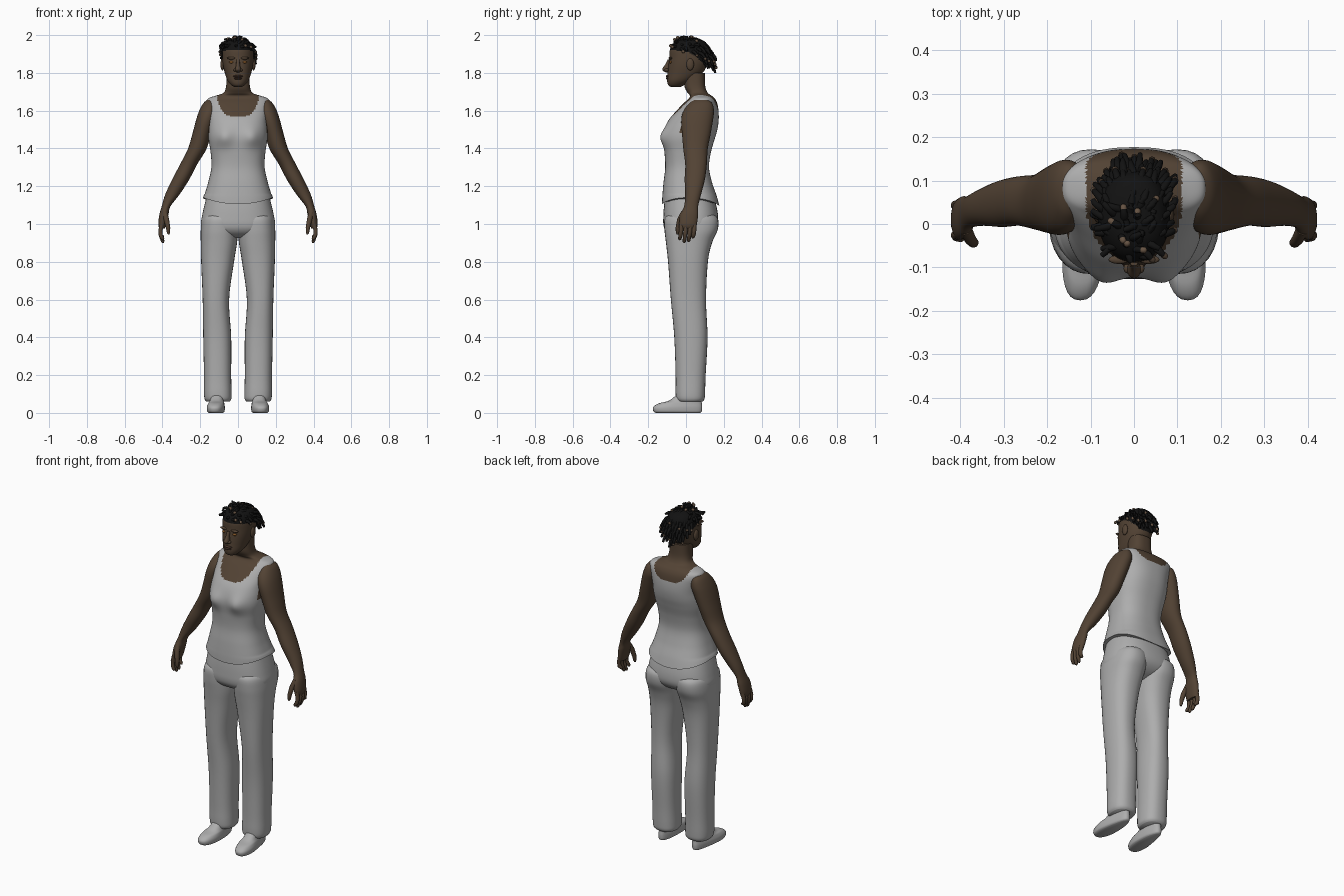
import bpy, bmesh, math, random
from mathutils import Vector

if "Cube" in bpy.data.objects:
    bpy.data.objects.remove(bpy.data.objects["Cube"])

random.seed(4)


def material(name, rgb):
    m = bpy.data.materials.new(name)
    m.diffuse_color = (*rgb, 1)
    m.use_nodes = True
    m.node_tree.nodes["Principled BSDF"].inputs["Base Color"].default_value = m.diffuse_color
    return m


CLOTH = material("grey cloth", (0.42, 0.42, 0.42))
SKIN = material("dark brown skin", (0.085, 0.055, 0.034))
HAIR = material("black hair", (0.006, 0.006, 0.006))
TIP = material("brown hair tips", (0.13, 0.085, 0.055))
EYE = material("amber eyes", (0.22, 0.09, 0.02))
LIP = material("dark lips", (0.06, 0.032, 0.022))


def finish(name, bm, mats, rule=None):
    bmesh.ops.recalc_face_normals(bm, faces=bm.faces)
    if rule:
        for f in bm.faces:
            f.material_index = rule(f.calc_center_median())
    me = bpy.data.meshes.new(name)
    bm.to_mesh(me)
    bm.free()
    for m in mats:
        me.materials.append(m)
    ob = bpy.data.objects.new(name, me)
    bpy.context.collection.objects.link(ob)
    bpy.ops.object.select_all(action='DESELECT')
    ob.select_set(True)
    bpy.context.view_layer.objects.active = ob
    bpy.ops.object.shade_smooth_by_angle(angle=math.radians(55))
    return ob


def spline(rows, per):
    """Smooth (Catmull-Rom) interpolation between rows of numbers."""
    out = []
    for i in range(len(rows) - 1):
        a, b, c, d = (rows[min(max(k, 0), len(rows) - 1)] for k in (i - 1, i, i + 1, i + 2))
        for j in range(per):
            t = j / per
            out.append([0.5 * (2 * q + (r - p) * t + (2 * p - 5 * q + 4 * r - s) * t * t
                               + (3 * q - p - 3 * r + s) * t ** 3)
                        for p, q, r, s in zip(a, b, c, d)])
    return out + [list(rows[-1])]


def skin_rings(bm, rings):
    for a, b in zip(rings, rings[1:]):
        for i in range(len(a)):
            k = (i + 1) % len(a)
            bm.faces.new((a[i], a[k], b[k], b[i]))
    bm.faces.new(rings[0][::-1])
    bm.faces.new(rings[-1])


def loft(name, rows, mats, rule=None, side=1, n=32, per=5, power=2.3, shape=None):
    """Stack of horizontal sections; row = z, centre x, half width, y front, y back."""
    bm = bmesh.new()
    rings = []
    for z, cx, rx, yf, yb in spline(rows, per):
        ring = []
        for i in range(n):
            a = math.tau * i / n
            c, s = math.cos(a), math.sin(a)
            x = cx * side + rx * math.copysign(abs(c) ** (2 / power), c)
            y = (yf + yb) / 2 + (yb - yf) / 2 * math.copysign(abs(s) ** (2 / power), s)
            p = Vector((x, y, z))
            ring.append(bm.verts.new(shape(p) if shape else p))
        rings.append(ring)
    skin_rings(bm, rings)
    return finish(name, bm, mats, rule)


def tube(bm, pts, radii, n=7):
    """Round tube along a few points."""
    rings = []
    for i, p in enumerate(pts):
        t = (pts[min(i + 1, len(pts) - 1)] - pts[max(i - 1, 0)]).normalized()
        u = t.cross(Vector((0.31, 0.9, 0.17))).normalized()
        v = t.cross(u)
        rings.append([bm.verts.new(p + radii[i] * (u * math.cos(math.tau * k / n)
                                                   + v * math.sin(math.tau * k / n)))
                      for k in range(n)])
    skin_rings(bm, rings)


def ellipsoid(name, loc, size, mat):
    bm = bmesh.new()
    bmesh.ops.create_uvsphere(bm, u_segments=16, v_segments=10, radius=1)
    for v in bm.verts:
        v.co = Vector([l + c * s for l, c, s in zip(loc, v.co, size)])
    return finish(name, bm, [mat])


# Tank top, chest and neck in one surface
def bust_and_hem(p):
    if p.y < 0:
        p.y -= 0.022 * math.exp(-((abs(p.x) - 0.075) / 0.045) ** 2 - ((p.z - 1.46) / 0.05) ** 2)
    if p.z < 1.16:
        p.z += (1.16 - p.z) / 0.065 * (0.035 * (p.x / 0.186) ** 2 + (0.01 if p.y < 0 else 0.01 * (1 - p.y / 0.177)))
    return p


def neckline(c):
    low, rise = (1.57, 0.09) if c.y < 0.08 else (1.605, 0.06)
    bare_neck = c.z > 1.69 or (abs(c.x) < 0.11 and c.z > low + rise * (c.x / 0.11) ** 4)
    armhole = abs(c.x) > 0.15 and 1.48 < c.z < 1.64
    return 1 if bare_neck or armhole else 0


loft("tank_top_and_neck", [
    (1.095, 0, .186, -.127, .177), (1.15, 0, .178, -.125, .162), (1.22, 0, .158, -.119, .138),
    (1.30, 0, .141, -.110, .122), (1.38, 0, .145, -.114, .132), (1.45, 0, .156, -.121, .152),
    (1.50, 0, .157, -.114, .166), (1.55, 0, .155, -.092, .173), (1.60, 0, .160, -.050, .172),
    (1.64, 0, .166, -.012, .165), (1.665, 0, .158, .015, .152), (1.680, 0, .115, .020, .135),
    (1.695, 0, .076, .008, .115), (1.73, 0, .063, -.008, .102), (1.80, 0, .060, -.01, .10)],
    [CLOTH, SKIN], neckline, n=96, per=8, power=2.5, shape=bust_and_hem)

# Trousers: seat and two wide legs
loft("trouser_seat", [
    (.925, 0, .06, -.05, .07), (.945, 0, .15, -.09, .12), (.97, 0, .188, -.112, .152),
    (1.00, 0, .197, -.120, .168), (1.04, 0, .191, -.120, .170), (1.09, 0, .180, -.117, .162),
    (1.15, 0, .165, -.11, .145)], [CLOTH], n=48, power=2.5)

for side, word in ((1, "left"), (-1, "right")):
    loft(word + "_trouser_leg", [
        (.06, .106, .062, -.042, .088), (.075, .106, .071, -.052, .098), (.11, .107, .073, -.055, .101),
        (.2, .108, .072, -.055, .104), (.4, .110, .074, -.062, .114), (.6, .117, .070, -.08, .106),
        (.8, .108, .087, -.095, .116), (.9, .101, .096, -.106, .138), (.97, .099, .098, -.114, .168),
        (1.03, .096, .092, -.112, .168), (1.06, .09, .07, -.08, .13)], [CLOTH], side=side, power=2.4)

    # Feet, turned out a little toward the toes
    def splay(p, s=side):
        p.x += s * max(0, 0.02 - p.y) * 0.07
        p.x = s * 0.113 + (p.x - s * 0.113) * (1 - 0.28 * max(0, min(1, (p.y + 0.09) / 0.15)))
        return p

    loft(word + "_foot", [
        (0, .110, .038, -.160, .075), (.008, .110, .047, -.172, .084), (.03, .110, .049, -.174, .086),
        (.05, .109, .045, -.145, .084), (.065, .108, .042, -.09, .082), (.10, .107, .04, -.045, .08)],
        [CLOTH], side=side, power=2.5, shape=splay)

    # Arm and palm
    loft(word + "_arm", [
        (.975, .402, .014, -.028, .050), (1.00, .401, .021, -.036, .058), (1.05, .392, .024, -.030, .064),
        (1.093, .381, .023, -.010, .064), (1.157, .347, .038, -.004, .080), (1.236, .303, .045, -.007, .100),
        (1.315, .262, .045, -.004, .110), (1.395, .217, .049, -.014, .115), (1.475, .192, .050, -.021, .130),
        (1.55, .170, .052, -.025, .143), (1.60, .155, .050, -.013, .148), (1.64, .149, .034, .018, .138),
        (1.66, .147, .012, .05, .11)], [SKIN], side=side, power=2.1)

    # Fingers and thumb
    bm = bmesh.new()
    for y, tip in ((-.024, .915), (.0, .90), (.023, .905), (.045, .925)):
        pts = [Vector((side * x, y + dy, z)) for x, dy, z in (
            (.403, 0, 1.0), (.411, -.002, .965), (.409, -.005, .94), (.398, -.009, tip + .006), (.396, -.010, tip))]
        tube(bm, pts, (.012, .0115, .011, .009, .004), 10)
    pts = [Vector((side * x, y, z)) for x, y, z in (
        (.388, -.012, 1.06), (.378, -.034, 1.02), (.370, -.043, .98), (.368, -.045, .955), (.367, -.045, .945))]
    tube(bm, pts, (.015, .014, .012, .009, .004), 10)
    finish(word + "_fingers", bm, [SKIN])

    # Ears, eyes and brows
    ellipsoid(word + "_ear", (side * .082, .022, 1.845), (.011, .020, .032), SKIN)
    ellipsoid(word + "_eye", (side * .034, -.080, 1.857), (.013, .009, .007), EYE)
    ellipsoid(word + "_brow", (side * .035, -.082, 1.878), (.024, .010, .007), SKIN)
    ellipsoid(word + "_nostril", (side * .014, -.102, 1.815), (.010, .012, .008), SKIN)


# Head with a hair-covered scalp
def hairline(y):
    return 1.92 - 0.1 * (y + .08) - 7 * max(0, y) ** 2


loft("head", [
    (1.725, 0, .018, -.078, -.03), (1.735, 0, .036, -.094, -.01), (1.76, 0, .056, -.100, .035),
    (1.80, 0, .070, -.097, .088), (1.84, 0, .079, -.093, .110), (1.88, 0, .083, -.088, .120),
    (1.92, 0, .082, -.086, .122), (1.95, 0, .073, -.072, .114), (1.970, 0, .054, -.045, .094),
    (1.980, 0, .025, -.010, .060)], [SKIN, HAIR], lambda c: 1 if c.z > hairline(c.y) else 0,
    n=64, per=7, power=2.15)

loft("nose", [
    (1.803, 0, .009, -.108, -.08), (1.811, 0, .015, -.121, -.08), (1.822, 0, .015, -.125, -.08),
    (1.845, 0, .010, -.110, -.08), (1.872, 0, .009, -.096, -.08)], [SKIN], n=16)
ellipsoid("upper_lip", (0, -.094, 1.782), (.026, .013, .007), LIP)
ellipsoid("lower_lip", (0, -.094, 1.771), (.023, .013, .007), LIP)

# Short locks growing from the scalp, with lighter tips
locks, tips = bmesh.new(), bmesh.new()
centre = Vector((0, .018, 1.885))
count = 150
for i in range(count):
    up = 1 - 1.35 * (i + .5) / count
    a = i * 2.39996
    r = math.sqrt(1 - up * up)
    d = Vector((r * math.cos(a), r * math.sin(a), up))
    root = centre + Vector((d.x * .078, d.y * .100, d.z * .090))
    if root.z < hairline(root.y) + .008:
        continue
    back = max(0, d.y)
    length = random.uniform(.022, .036) + .028 * back * random.random()
    jitter = Vector([random.uniform(-.6, .6) for _ in range(3)])
    grow = (d + jitter * .7 + Vector((0, .35, 0))).normalized()
    pts = [root]
    for k in range(4):
        grow = (grow + Vector((0, 0.05, -.28 - .25 * back))).normalized()
        step = pts[-1] + grow * length / 3
        step.z = min(step.z, 1.992)
        step.x = max(-.095, min(.095, step.x))
        step.y = max(-.088, min(.160, step.y))
        pts.append(step + Vector((0, 0, -.0005 * k)))
    tube(locks, pts, (.010, .0095, .0085, .0075, .006))
    if i % 4 == 0:
        end = (pts[-1] - pts[-2]).normalized()
        tube(tips, [pts[-1] - end * .008, pts[-1], pts[-1] + end * .004], (.008, .0075, .003))
finish("hair_locks", locks, [HAIR])
finish("hair_lock_tips", tips, [TIP])
